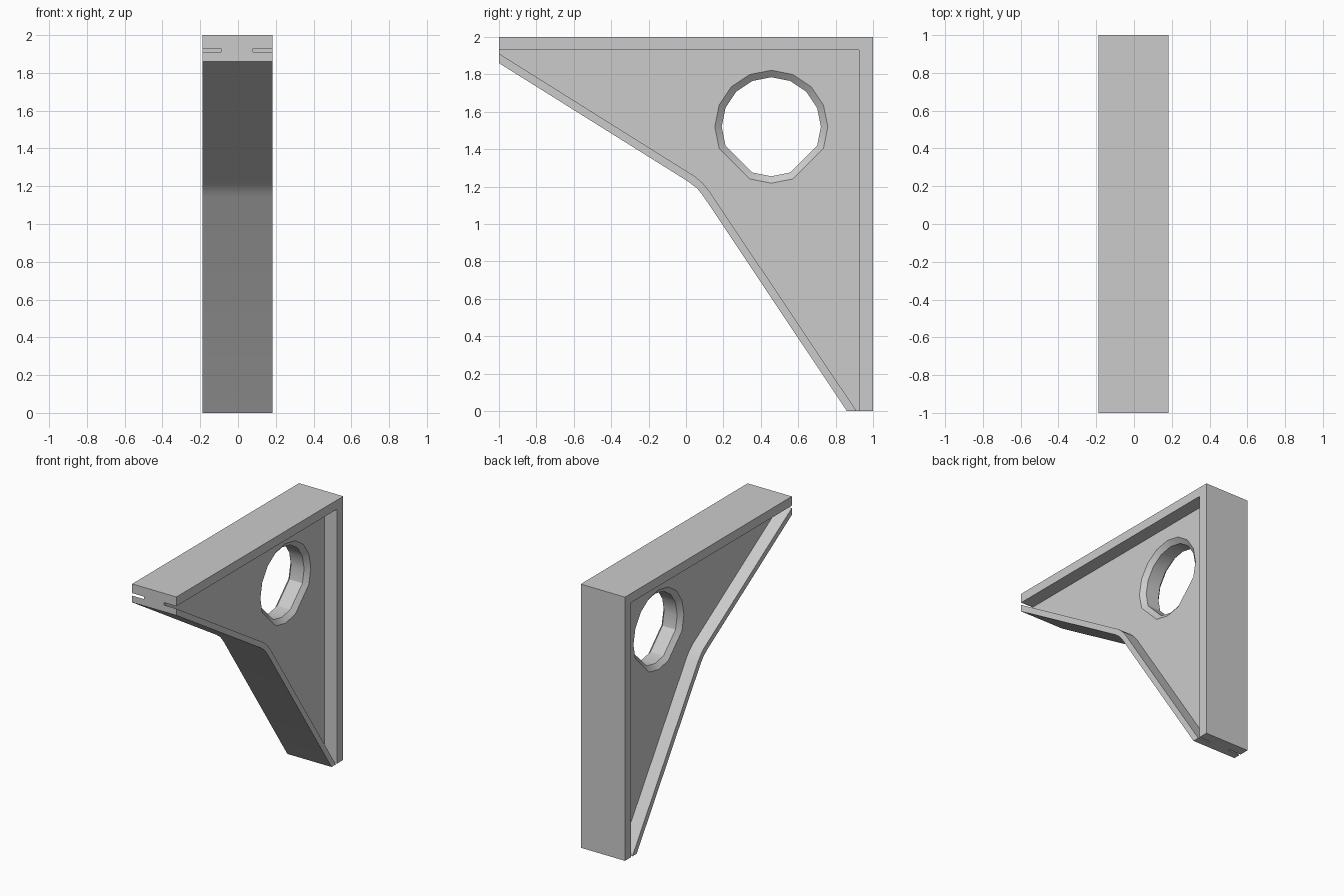
import bpy, bmesh, math

if "Cube" in bpy.data.objects:
    bpy.data.objects.remove(bpy.data.objects["Cube"])


def make_object(name, bm):
    bmesh.ops.recalc_face_normals(bm, faces=bm.faces[:])
    mesh = bpy.data.meshes.new(name)
    bm.to_mesh(mesh)
    bm.free()
    obj = bpy.data.objects.new(name, mesh)
    bpy.context.collection.objects.link(obj)
    return obj


def loft(name, rings):
    """Solid through matching (x, [(y, z), ...]) sections, capped at both ends."""
    bm = bmesh.new()
    loops = [[bm.verts.new((x, y, z)) for y, z in pts] for x, pts in rings]
    n = len(loops[0])
    for a, b in zip(loops, loops[1:]):
        for i in range(n):
            j = (i + 1) % n
            bm.faces.new((a[i], a[j], b[j], b[i]))
    bm.faces.new(loops[0])
    bm.faces.new(loops[-1])
    return make_object(name, bm)


def prism(name, pts, x0, x1):
    return loft(name, [(x0, pts), (x1, pts)])


# Bracket body: full outline with a rounded inner elbow
outline = [(-1, 2), (1, 2), (1, 0), (0.86, 0),
           (0.094, 1.147), (0.058, 1.192), (0.01, 1.228), (-1, 1.86)]
bracket = prism("bracket", outline, -0.188, 0.183)

# Pockets that leave the flanges and a central web; their tips run out the ends
pocket = [(-1.03, 1.93), (0.925, 1.93), (0.925, -0.02),
          (0.125, 1.175), (0.091, 1.217), (0.05, 1.253)]
cutters = [prism("pocket_cutter_left", pocket, -0.3, -0.09),
           prism("pocket_cutter_right", pocket, 0.08, 0.3)]

# Round hole, countersunk on both faces (two lower corners are cut straight)
angles = [math.radians(22.5 * i) for i in range(16) if i not in (10, 14)]


def ring(r):
    return [(0.456 + r * math.cos(a), 1.52 + r * math.sin(a)) for a in angles]


cutters.append(loft("hole_cutter", [
    (-0.12, ring(0.339)), (-0.06, ring(0.265)),
    (0.05, ring(0.265)), (0.11, ring(0.339))]))

# Apply the cuts and clear the cutters
bpy.context.view_layer.objects.active = bracket
bracket.select_set(True)
for cutter in cutters:
    cutter.hide_render = True
    mod = bracket.modifiers.new(cutter.name, 'BOOLEAN')
    mod.operation = 'DIFFERENCE'
    mod.solver = 'EXACT'
    mod.object = cutter
    bpy.ops.object.modifier_apply(modifier=mod.name)
    bpy.data.objects.remove(cutter)

bpy.ops.object.shade_smooth_by_angle(angle=math.radians(30))
